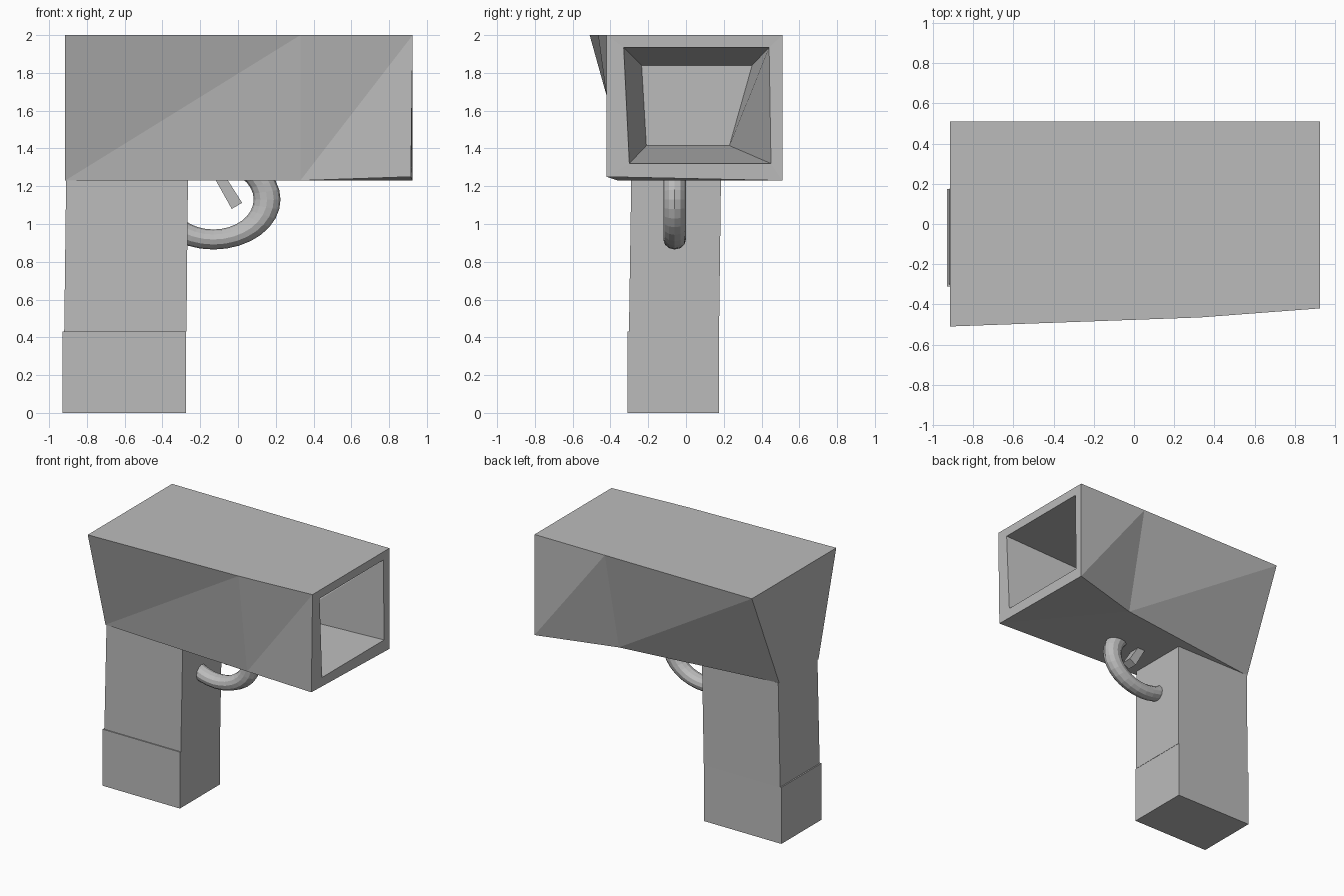
import bpy
import bmesh
from math import radians

cube = bpy.data.objects.get("Cube")
if cube:
    bpy.data.objects.remove(cube, do_unlink=True)

# Single grey material
grey = bpy.data.materials.new("plain_grey")
grey.use_nodes = True
colour = (0.5, 0.5, 0.5, 1)
grey.diffuse_color = colour
grey.node_tree.nodes["Principled BSDF"].inputs["Base Color"].default_value = colour


def finish(bm, name):
    bmesh.ops.recalc_face_normals(bm, faces=bm.faces[:])
    mesh = bpy.data.meshes.new(name)
    bm.to_mesh(mesh)
    bm.free()
    mesh.materials.append(grey)
    obj = bpy.data.objects.new(name, mesh)
    bpy.context.collection.objects.link(obj)
    return obj


def ring(bm, points):
    return [bm.verts.new(p) for p in points]


def bridge(bm, a, b):
    for i in range(4):
        j = (i + 1) % 4
        bm.faces.new((a[i], a[j], b[j], b[i]))


def section(x, top_front, top_back, low_back, low_front, top=2.0, low=1.23):
    return [(x, top_front, top), (x, top_back, top),
            (x, low_back, low), (x, low_front, low)]


def block(name, low, high):
    # Tapered box between two rectangles given as x0, x1, y0, y1, z
    bm = bmesh.new()
    ends = [ring(bm, [(x0, y0, z), (x1, y0, z), (x1, y1, z), (x0, y1, z)])
            for x0, x1, y0, y1, z in (low, high)]
    bridge(bm, *ends)
    for end in ends:
        bm.faces.new(end)
    return finish(bm, name)


# Barrel housing: three sections with faceted sides
bm = bmesh.new()
rear = ring(bm, section(-0.915, -0.51, 0.51, 0.18, -0.295))
mid = ring(bm, section(0.33, -0.465, 0.51, 0.34, -0.36))
muzzle = ring(bm, section(0.925, -0.42, 0.51, 0.51, -0.42))
muzzle[3].co.z = 1.25
muzzle[3].co.x = 0.915
bm.faces.new(rear)
for a, b in ((rear, mid), (mid, muzzle)):
    bm.faces.new((a[0], a[1], b[1], b[0]))
    bm.faces.new((a[2], a[3], b[3]))
    bm.faces.new((a[2], b[3], b[2]))
# Front side folds
for tri in ((rear[3], rear[0], mid[0]), (rear[3], mid[0], mid[3]),
            (mid[3], mid[0], muzzle[0]), (mid[3], muzzle[0], muzzle[3])):
    bm.faces.new(tri)
# Back side folds
for tri in ((rear[1], rear[2], mid[2]), (rear[1], mid[2], mid[1]),
            (mid[1], mid[2], muzzle[2]), (mid[1], muzzle[2], muzzle[1])):
    bm.faces.new(tri)
# Muzzle rim and tapering hollow
mouth = ring(bm, section(0.922, -0.33, 0.44, 0.45, -0.30, 1.935, 1.32))
inner = ring(bm, section(0.30, -0.235, 0.35, 0.23, -0.21, 1.84, 1.415))
bridge(bm, muzzle, mouth)
for i in (0, 2, 3):
    j = (i + 1) % 4
    bm.faces.new((mouth[i], mouth[j], inner[j], inner[i]))
bm.faces.new((mouth[1], mouth[2], inner[2]))
bm.faces.new((mouth[1], inner[2], inner[1]))
bm.faces.new(inner)
finish(bm, "barrel_housing")

# Grip and its slightly wider base
block("grip", (-0.92, -0.273, -0.302, 0.175, 0.43), (-0.91, -0.265, -0.29, 0.185, 1.23))
block("grip_base", (-0.93, -0.275, -0.31, 0.175, 0), (-0.93, -0.275, -0.31, 0.175, 0.432))

# Trigger: slanted bar
bm = bmesh.new()
sides = [ring(bm, [(-0.145, y, 1.28), (-0.085, y, 1.28), (0.022, y, 1.112), (-0.033, y, 1.08)])
         for y in (-0.1, -0.02)]
bridge(bm, *sides)
for side in sides:
    bm.faces.new(side)
finish(bm, "trigger")

# Trigger guard: stretched ring running into grip and housing
bpy.ops.mesh.primitive_torus_add(major_segments=32, minor_segments=12,
                                 major_radius=0.212, minor_radius=0.053,
                                 location=(-0.13, -0.06, 1.13),
                                 rotation=(radians(90), 0, 0))
guard = bpy.context.object
guard.name = "trigger_guard"
guard.scale = (1.34, 1, 1.13)
guard.data.materials.append(grey)
